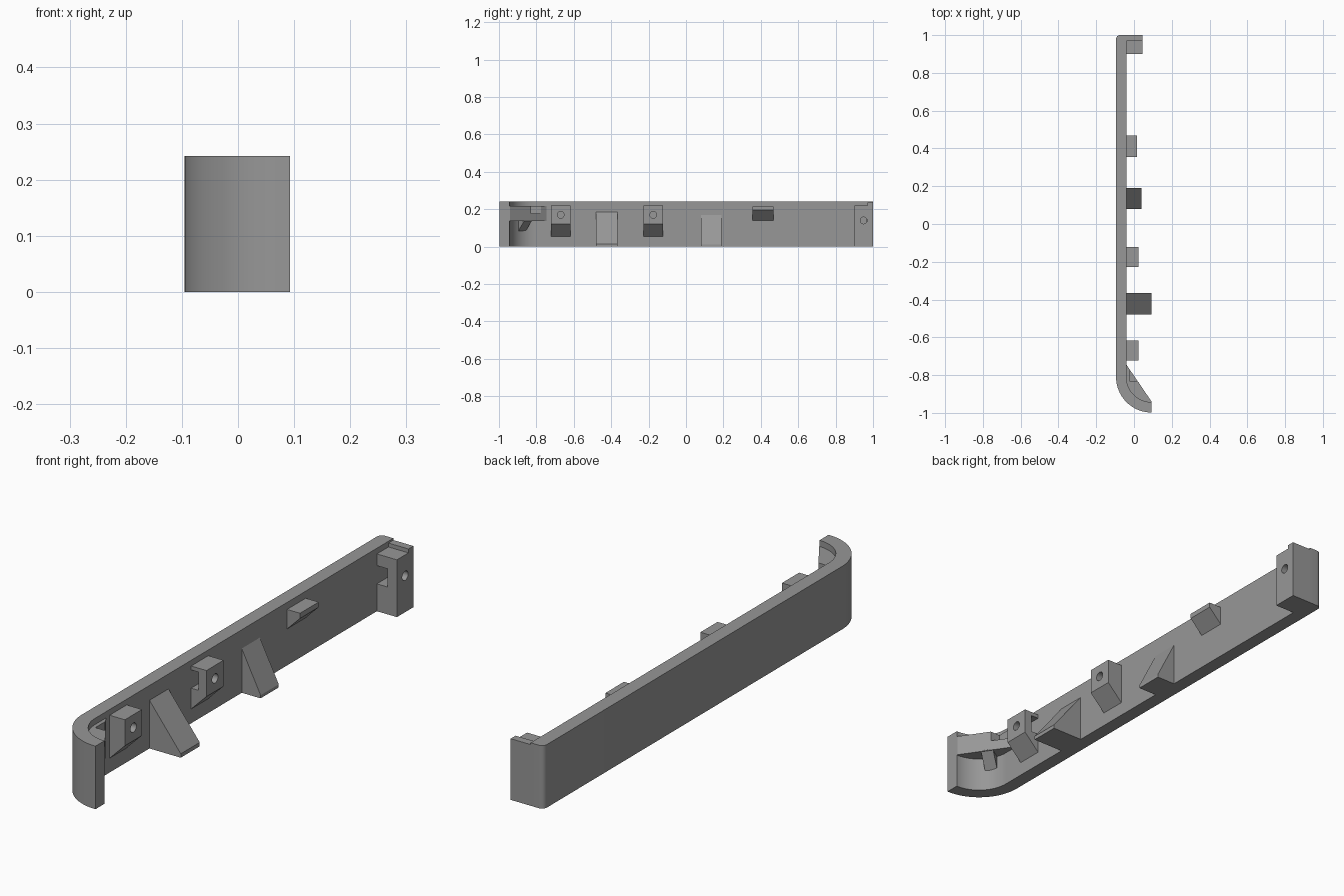
import bpy, bmesh, math
from mathutils import Vector, Matrix

if "Cube" in bpy.data.objects:
    bpy.data.objects.remove(bpy.data.objects["Cube"])

H = 0.242            # wall height
XI = -0.04           # inner face of the wall
CX, CY = 0.093, -0.81  # centre of the front bend
R_OUT, R_IN = 0.188, 0.133

grey = bpy.data.materials.new("mid grey")
grey.diffuse_color = (0.31, 0.31, 0.31, 1)
grey.use_nodes = True
grey.node_tree.nodes["Principled BSDF"].inputs["Base Color"].default_value = grey.diffuse_color


def prism(name, pts, vec):
    """Extrude a closed 3D outline along vec."""
    bm = bmesh.new()
    face = bm.faces.new([bm.verts.new(p) for p in pts])
    ext = bmesh.ops.extrude_face_region(bm, geom=[face])
    verts = [g for g in ext["geom"] if isinstance(g, bmesh.types.BMVert)]
    bmesh.ops.translate(bm, verts=verts, vec=vec)
    bmesh.ops.recalc_face_normals(bm, faces=bm.faces)
    me = bpy.data.meshes.new(name)
    bm.to_mesh(me)
    bm.free()
    me.materials.append(grey)
    ob = bpy.data.objects.new(name, me)
    bpy.context.collection.objects.link(ob)
    return ob


def plan(name, pts, z0, z1):
    return prism(name, [(x, y, z0) for x, y in pts], (0, 0, z1 - z0))


def side(name, pts, y0, y1):
    return prism(name, [(x, y0, z) for x, z in pts], (0, y1 - y0, 0))


def box(name, x0, x1, y0, y1, z0, z1):
    return plan(name, [(x0, y0), (x1, y0), (x1, y1), (x0, y1)], z0, z1)


def arc(cx, cy, r, a0, a1, n):
    angs = [math.radians(a0 + (a1 - a0) * i / n) for i in range(n + 1)]
    return [(cx + r * math.cos(a), cy + r * math.sin(a)) for a in angs]


def cut(ob, cutter):
    cutter.hide_render = True
    mod = ob.modifiers.new("cut", "BOOLEAN")
    mod.operation, mod.solver, mod.object = "DIFFERENCE", "EXACT", cutter
    bpy.context.view_layer.objects.active = ob
    bpy.ops.object.modifier_apply(modifier=mod.name)
    bpy.data.objects.remove(cutter)


def smooth(ob):
    bpy.ops.object.select_all(action="DESELECT")
    ob.select_set(True)
    bpy.context.view_layer.objects.active = ob
    bpy.ops.object.shade_smooth_by_angle(angle=math.radians(30))


def screw_hole(ob, y, z, x_end):
    """Round hole running in x from the open face."""
    ring = arc(y, z, 0.018, 0, 345, 23)
    cut(ob, prism("hole_cutter", [(-0.03, a, b) for a, b in ring],
                  (x_end + 0.05, 0, 0)))


# Long wall with the quarter bend at the front and a small rounded back corner
outline = (arc(CX, CY, R_OUT, 270, 180, 24)
           + arc(-0.075, 0.98, 0.02, 180, 90, 6)
           + [(XI, 1.0)]
           + arc(CX, CY, R_IN, 180, 270, 24))
smooth(plan("wall", outline, 0, H))

# Screw bosses with a sloped underside and a nut pocket open on one side
for name, yc, opening in (("front_boss", -0.67, 1), ("middle_boss", -0.175, -1)):
    boss = side(name, [(XI, 0.055), (0.025, 0.12), (0.025, 0.22), (XI, 0.22)],
                yc - 0.052, yc + 0.052)
    screw_hole(boss, yc, 0.17, 0.025)
    y0, y1 = sorted((yc - opening * 0.035, yc + opening * 0.08))
    cut(boss, box("pocket_cutter", -0.06, -0.008, y0, y1, 0.135, 0.205))
    smooth(boss)

# Triangular support ribs
side("front_rib", [(XI, 0), (0.093, 0), (0.093, 0.015), (XI, 0.185)], -0.48, -0.365)
side("rear_rib", [(XI, 0), (0.04, 0), (0.04, 0.012), (XI, 0.17)], 0.08, 0.19)

# Small catch near the top edge
side("catch", [(XI, 0.14), (0.015, 0.195), (0.015, 0.215), (XI, 0.215)], 0.355, 0.468)

# Back end post with nut pocket, and the taller end plate behind it
post = box("end_post", XI, 0.045, 0.9, 0.97, 0, 0.22)
screw_hole(post, 0.95, 0.14, 0.045)
cut(post, box("pocket_cutter", -0.06, 0.005, 0.88, 0.965, 0.105, 0.175))
smooth(post)
plate = side("end_plate", [(XI, 0), (0.045, 0), (0.045, 0.235), (XI, 0.235)], 0.97, 1.0)
screw_hole(plate, 0.95, 0.14, 0.045)

# Corner shelf filling the bend up to a straight chord
shelf = plan("corner_shelf",
             [(XI, -0.745)] + arc(CX, CY, R_IN + 0.003, 180, 270, 24) + [(0.093, -0.94)],
             0.137, 0.218)
cut(shelf, box("slot_cutter", -0.025, 0.06, -0.83, -0.775, 0.178, 0.25))
smooth(shelf)

# Sloped gusset under the shelf, set square to the chord
d = Vector((0.133, -0.195, 0)).normalized()
n = Vector((-d.y, d.x, 0))
base = Vector((0.027, -0.843, 0)) - d * 0.024
prof = [(-0.085, 0.06), (0, 0.14), (-0.085, 0.14)]
prism("shelf_gusset", [base + n * a + Vector((0, 0, z)) for a, z in prof], d * 0.048)
